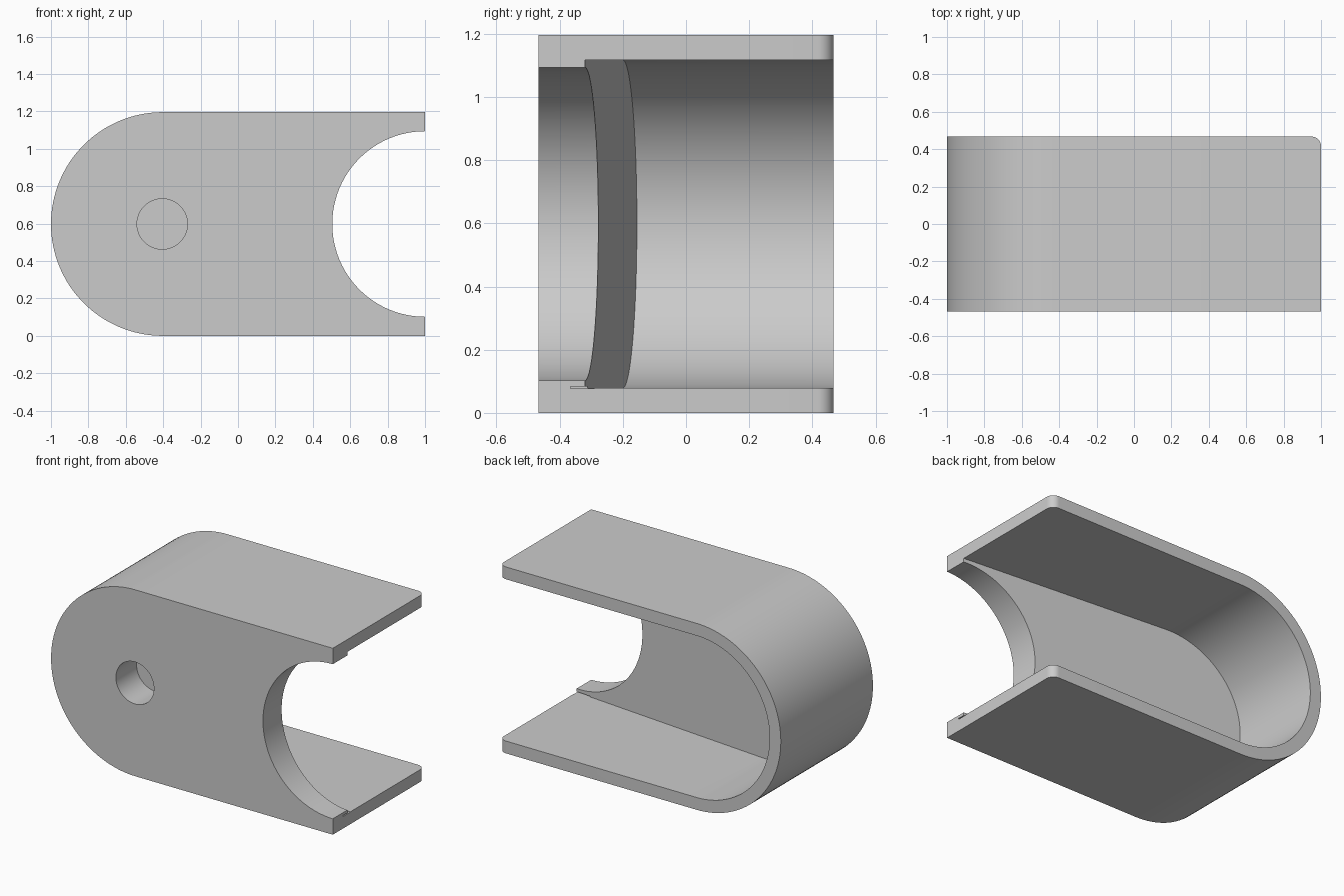
import bpy, bmesh, math

if "Cube" in bpy.data.objects:
    bpy.data.objects.remove(bpy.data.objects["Cube"])

H, R, Y = 1.196, 0.598, 0.467      # height, outer end radius, half depth
CX, CZ = -1 + R, R                 # centre of the rounded end
WALL = 0.079


def prism(name, points, front, back):
    """Extrude an (x, z) outline along y; front(x) gives the near y."""
    bm = bmesh.new()
    near = [bm.verts.new((x, front(x), z)) for x, z in points]
    far = [bm.verts.new((x, back, z)) for x, z in points]
    bm.faces.new(near)
    bm.faces.new(far[::-1])
    n = len(points)
    for i in range(n):
        j = (i + 1) % n
        bm.faces.new((near[j], near[i], far[i], far[j]))
    bmesh.ops.recalc_face_normals(bm, faces=bm.faces)
    mesh = bpy.data.meshes.new(name)
    bm.to_mesh(mesh)
    bm.free()
    ob = bpy.data.objects.new(name, mesh)
    bpy.context.collection.objects.link(ob)
    return ob


def arc(cx, cz, r, a0, a1, n):
    return [(cx + r * math.cos(math.radians(a0 + (a1 - a0) * i / n)),
             cz + r * math.sin(math.radians(a0 + (a1 - a0) * i / n)))
            for i in range(n + 1)]


def u_shape(r, end):
    return arc(CX, CZ, r, 90, 270, 64) + [(end, CZ - r), (end, CZ + r)]


def cut(target, cutter):
    mod = target.modifiers.new("cut", 'BOOLEAN')
    mod.operation = 'DIFFERENCE'
    mod.solver = 'EXACT'
    mod.object = cutter
    bpy.context.view_layer.objects.active = target
    bpy.ops.object.modifier_apply(modifier=mod.name)
    bpy.data.objects.remove(cutter)


# Solid housing with one rounded end
housing = prism("housing", u_shape(R, 1.0), lambda x: -Y, Y)

# Rounded rear corner of the two open flanges
bm = bmesh.new()
bm.from_mesh(housing.data)
corner = [e for e in bm.edges
          if all(v.co.x > 0.99 and v.co.y > Y - 0.01 for v in e.verts)]
bmesh.ops.bevel(bm, geom=corner, offset=0.05, segments=10, profile=0.5,
                affect='EDGES')
bm.to_mesh(housing.data)
bm.free()

# Cavity, leaving a front plate that thickens towards the rounded end
cut(housing, prism("cavity", u_shape(R - WALL, 1.2),
                   lambda x: -0.32 + 0.0857 * (1 - x), 0.7))

# Half-round opening in the front plate
cut(housing, prism("opening", arc(1.0, CZ, 0.496, 0, 360 - 360 / 96, 95),
                   lambda x: -0.6, 0.0))

# Blind round hole in the front plate
cut(housing, prism("blind_hole", arc(-0.405, CZ, 0.135, 0, 360 - 360 / 48, 47),
                   lambda x: -0.6, -Y + 0.21))

# Thin slit at the foot of the front plate
cut(housing, prism("slit", [(0.9, 0.077), (1.1, 0.077), (1.1, 0.083), (0.9, 0.083)],
                   lambda x: -0.365, -0.29))

# Single grey finish
grey = bpy.data.materials.new("light grey")
grey.diffuse_color = (0.6, 0.6, 0.6, 1)
grey.use_nodes = True
grey.node_tree.nodes["Principled BSDF"].inputs["Base Color"].default_value = grey.diffuse_color
housing.data.materials.clear()
housing.data.materials.append(grey)
for p in housing.data.polygons:
    p.material_index = 0

bpy.ops.object.select_all(action='DESELECT')
housing.select_set(True)
bpy.context.view_layer.objects.active = housing
bpy.ops.object.shade_smooth_by_angle(angle=math.radians(30))
